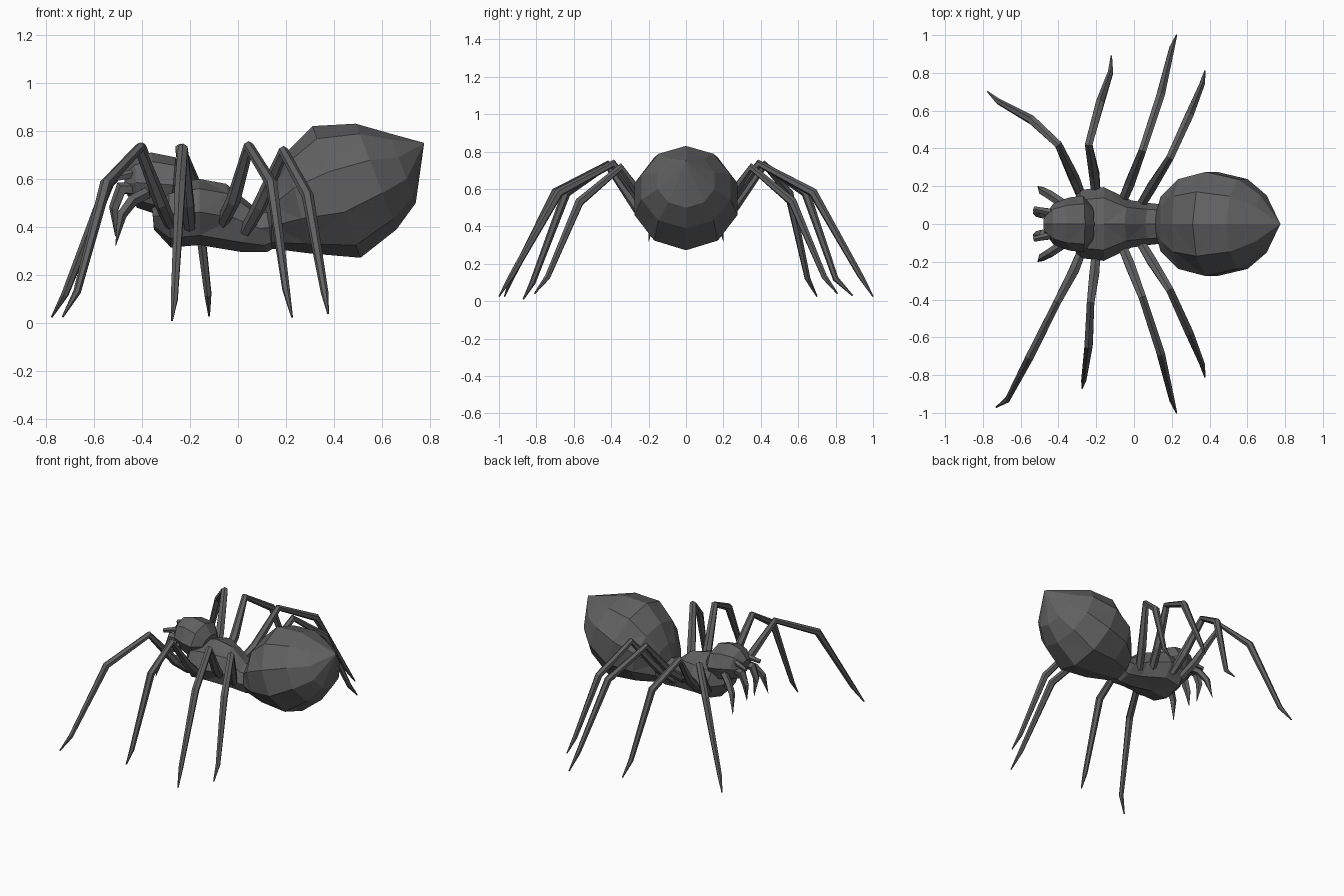
import bpy
import bmesh
from math import cos, sin, pi
from mathutils import Vector

mat = bpy.data.materials.new("dark_grey")
mat.diffuse_color = (0.12, 0.12, 0.12, 1)


def skin(name, rings):
    """Join equal rings of points into a closed flat-shaded mesh."""
    bm = bmesh.new()
    vr = [[bm.verts.new(p) for p in r] for r in rings]
    n = len(vr[0])
    for a, b in zip(vr, vr[1:]):
        for i in range(n):
            j = (i + 1) % n
            bm.faces.new((a[i], a[j], b[j], b[i]))
    bm.faces.new(vr[0][::-1])
    bm.faces.new(vr[-1])
    bmesh.ops.remove_doubles(bm, verts=bm.verts, dist=0.0005)
    bmesh.ops.triangulate(bm, faces=bm.faces)
    bmesh.ops.recalc_face_normals(bm, faces=bm.faces)
    me = bpy.data.meshes.new(name)
    bm.to_mesh(me)
    bm.free()
    me.materials.append(mat)
    ob = bpy.data.objects.new(name, me)
    bpy.context.collection.objects.link(ob)
    return ob


def body(name, sections, sides):
    """Loft of leaning rings: (top x, top z, bottom x, bottom z, half width)."""
    rings = []
    for tx, tz, bx, bz, w in sections:
        ring = []
        for i in range(sides):
            a = 2 * pi * i / sides
            k = (1 + cos(a)) / 2
            ring.append((bx + (tx - bx) * k, w * sin(a), bz + (tz - bz) * k))
        rings.append(ring)
    return skin(name, rings)


def limb(name, pts, radii, sides=6):
    """Tapered tube through the joints."""
    pts = [Vector(p) for p in pts]
    span = pts[-1] - pts[0]
    side = Vector((-span.y, span.x, 0)).normalized()
    rings = []
    for k, p in enumerate(pts):
        t = Vector((0, 0, 0))
        if k > 0:
            t += (p - pts[k - 1]).normalized()
        if k < len(pts) - 1:
            t += (pts[k + 1] - p).normalized()
        up = t.cross(side).normalized()
        s = up.cross(t).normalized()
        rings.append([p + radii[k] * (cos(2 * pi * i / sides) * up + sin(2 * pi * i / sides) * s)
                      for i in range(sides)])
    return skin(name, rings)


# Abdomen with its raised pointed tail
body("abdomen", [
    (0.775, 0.75, 0.775, 0.75, 0.0),
    (0.63, 0.79, 0.74, 0.50, 0.16),
    (0.49, 0.83, 0.66, 0.39, 0.25),
    (0.31, 0.82, 0.51, 0.272, 0.29),
    (0.20, 0.71, 0.30, 0.29, 0.25),
    (0.14, 0.58, 0.14, 0.31, 0.15),
    (0.10, 0.43, 0.10, 0.43, 0.0)], 10)

# Thorax
body("thorax", [
    (-0.36, 0.50, -0.35, 0.39, 0.08),
    (-0.29, 0.58, -0.28, 0.315, 0.18),
    (-0.16, 0.60, -0.16, 0.325, 0.195),
    (-0.05, 0.58, 0.02, 0.295, 0.125),
    (0.06, 0.49, 0.12, 0.295, 0.11),
    (0.18, 0.48, 0.18, 0.33, 0.10)], 8)

# Head
body("head", [
    (-0.48, 0.63, -0.46, 0.53, 0.05),
    (-0.43, 0.69, -0.42, 0.48, 0.11),
    (-0.36, 0.71, -0.33, 0.45, 0.14),
    (-0.26, 0.69, -0.28, 0.46, 0.15),
    (-0.21, 0.62, -0.23, 0.51, 0.09)], 8)

# Mouth parts, mirrored
for s, tag in ((1, "left"), (-1, "right")):
    limb(tag + "_feeler", [(-0.38, s * 0.11, 0.54), (-0.44, s * 0.15, 0.51), (-0.485, s * 0.175, 0.45),
                           (-0.51, s * 0.20, 0.32)], [0.025, 0.025, 0.022, 0.001], 5)
    limb(tag + "_fang", [(-0.42, s * 0.05, 0.56), (-0.485, s * 0.06, 0.56), (-0.515, s * 0.06, 0.48),
                         (-0.51, s * 0.04, 0.36)], [0.03, 0.03, 0.022, 0.001], 5)
    limb(tag + "_eye_stub", [(-0.44, s * 0.06, 0.62), (-0.53, s * 0.08, 0.60)], [0.02, 0.015], 5)

# Legs: hip, thigh, knee, shin joint, ankle, foot
leg_radii = [0.026, 0.030, 0.023, 0.025, 0.016, 0.004]
back_middle = [(-0.07, 0.10, 0.41), (-0.02, 0.22, 0.51), (0.045, 0.39, 0.735),
               (0.14, 0.68, 0.58), (0.20, 0.93, 0.14), (0.225, 1.0, 0.025)]
back = [(0.03, 0.09, 0.38), (0.09, 0.19, 0.49), (0.19, 0.35, 0.715),
        (0.29, 0.57, 0.53), (0.36, 0.74, 0.13), (0.375, 0.81, 0.04)]
legs = {
    "left_front_leg": [(-0.28, 0.15, 0.41), (-0.32, 0.25, 0.50), (-0.40, 0.42, 0.73),
                       (-0.54, 0.55, 0.58), (-0.72, 0.65, 0.12), (-0.775, 0.70, 0.025)],
    "right_front_leg": [(-0.28, -0.15, 0.41), (-0.32, -0.25, 0.50), (-0.41, -0.42, 0.73),
                        (-0.55, -0.70, 0.58), (-0.67, -0.93, 0.13), (-0.73, -0.97, 0.025)],
    "left_front_middle_leg": [(-0.20, 0.15, 0.41), (-0.21, 0.26, 0.51), (-0.24, 0.42, 0.725),
                              (-0.18, 0.64, 0.58), (-0.125, 0.80, 0.12), (-0.12, 0.89, 0.03)],
    "right_front_middle_leg": [(-0.20, -0.15, 0.40), (-0.21, -0.26, 0.50), (-0.23, -0.42, 0.725),
                               (-0.24, -0.64, 0.58), (-0.265, -0.82, 0.10), (-0.275, -0.87, 0.01)],
}
for name, pts in (("back_middle_leg", back_middle), ("back_leg", back)):
    legs["left_" + name] = pts
    legs["right_" + name] = [(x, -y, z) for x, y, z in pts]
for name, pts in legs.items():
    limb(name, pts, leg_radii)
